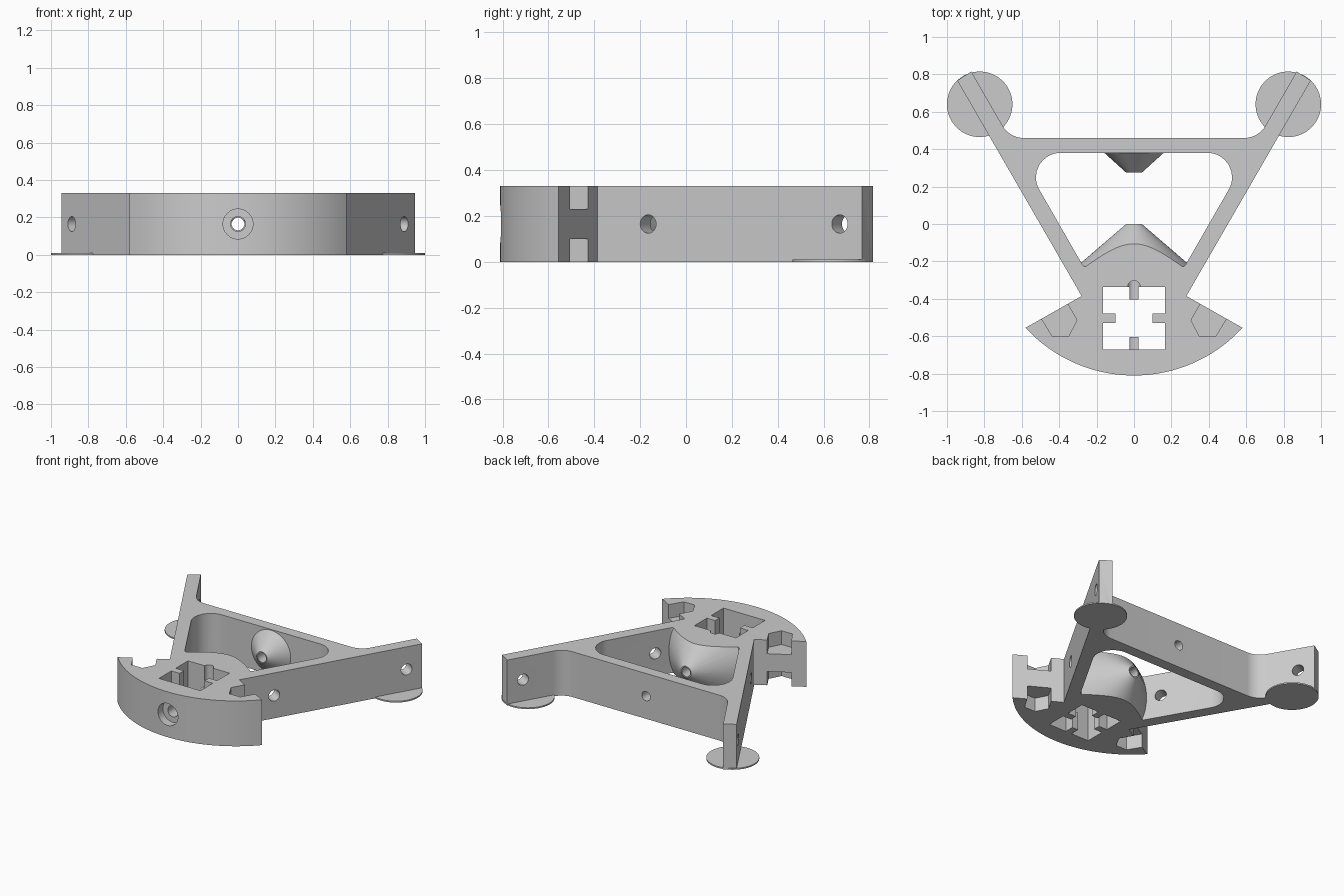
import bpy, bmesh, math
from mathutils import Vector

if "Cube" in bpy.data.objects:
    bpy.data.objects.remove(bpy.data.objects["Cube"], do_unlink=True)

H = 0.33          # plate height
MID = H / 2       # height of every bolt axis
BOLT = 0.04       # bolt hole radius

grey = bpy.data.materials.new("plain grey")
grey.use_nodes = True
grey.diffuse_color = (0.6, 0.6, 0.6, 1)
grey.node_tree.nodes["Principled BSDF"].inputs["Base Color"].default_value = (0.6, 0.6, 0.6, 1)


def finish(name, bm):
    bmesh.ops.recalc_face_normals(bm, faces=bm.faces)
    mesh = bpy.data.meshes.new(name)
    bm.to_mesh(mesh)
    bm.free()
    mesh.materials.append(grey)
    ob = bpy.data.objects.new(name, mesh)
    bpy.context.collection.objects.link(ob)
    return ob


def prism(name, points, z0, z1):
    bm = bmesh.new()
    face = bm.faces.new([bm.verts.new((p[0], p[1], z0)) for p in points])
    new = bmesh.ops.extrude_face_region(bm, geom=[face])["geom"]
    top = [v for v in new if isinstance(v, bmesh.types.BMVert)]
    bmesh.ops.translate(bm, verts=top, vec=(0, 0, z1 - z0))
    return finish(name, bm)


def box(name, x0, x1, y0, y1, z0, z1):
    return prism(name, [(x0, y0), (x1, y0), (x1, y1), (x0, y1)], z0, z1)


def cone(name, a, b, r0, r1, segments=64):
    a, b = Vector(a), Vector(b)
    bm = bmesh.new()
    bmesh.ops.create_cone(bm, cap_ends=True, segments=segments, radius1=r0,
                          radius2=r1, depth=(b - a).length)
    rot = (b - a).to_track_quat('Z', 'Y').to_matrix().to_4x4()
    rot.translation = (a + b) / 2
    bmesh.ops.transform(bm, matrix=rot, verts=bm.verts)
    return finish(name, bm)


def boolean(target, tool, operation):
    mod = target.modifiers.new("cut", 'BOOLEAN')
    mod.object, mod.operation, mod.solver = tool, operation, 'EXACT'
    bpy.context.view_layer.objects.active = target
    bpy.ops.object.modifier_apply(modifier=mod.name)
    bpy.data.objects.remove(tool, do_unlink=True)


def rounded(corners, steps=12):
    """Outline from (x, y, fillet radius) corners."""
    out = []
    for i, (x, y, r) in enumerate(corners):
        p = Vector((x, y, 0))
        if r == 0:
            out.append(p)
            continue
        u = (Vector((*corners[i - 1][:2], 0)) - p).normalized()
        v = (Vector((*corners[(i + 1) % len(corners)][:2], 0)) - p).normalized()
        half = u.angle(v) / 2
        centre = p + (u + v).normalized() * r / math.sin(half)
        t = r / math.tan(half)
        s, e = p + u * t - centre, p + v * t - centre
        out += [centre + s.lerp(e, k / steps).normalized() * r for k in range(steps + 1)]
    return out


def mirrored(half):
    return half + [(-c[0], *c[1:]) for c in reversed(half)]


# Body outline: curved front, swept wings, two arms and a rear bar
R, CY = 0.787, -0.023
reach = math.asin(0.58 / R)
arc = [(R * math.sin(reach * k / 24), CY - R * math.cos(reach * k / 24), 0) for k in range(1, 25)]
right = arc + [(0.28, -0.385, 0), (0.945, 0.767, 0), (0.87, 0.815, 0), (0.665, 0.46, 0.13)]
frame = prism("frame", rounded([(0, CY - R, 0)] + mirrored(right)), 0, H)

# Central window
window = mirrored([(0.27, -0.228, 0.025), (0.619, 0.38, 0.13)])
boolean(frame, prism("window_cutter", rounded(window), -0.1, H + 0.1), 'DIFFERENCE')

# Two facing cones, trimmed to the plate height
front_cone = cone("front_cone", (0, -0.235, MID), (0, 0, MID), 0.315, 0.042)
boolean(front_cone, box("slab", -1, 1, -1, 1, 0, H), 'INTERSECT')
boolean(frame, front_cone, 'UNION')
rear_cone = cone("rear_cone", (0, 0.385, MID), (0, 0.275, MID), 0.164, 0.042)
boolean(frame, rear_cone, 'UNION')

# Cross-shaped socket: square hole with a tab on each side
S, D, T, SY = 0.167, 0.1, 0.025, -0.503
quarter = [(T, S), (T, D), (-T, D), (-T, S), (-S, S)]
socket = []
for k in range(4):
    c, s = round(math.cos(k * math.pi / 2)), round(math.sin(k * math.pi / 2))
    socket += [(c * x - s * y, SY + s * x + c * y) for x, y in quarter]
boolean(frame, prism("socket_cutter", socket, -0.1, H + 0.1), 'DIFFERENCE')

# Front and rear tabs stop partway up, with a small relief behind
for y0, y1 in ((SY + D - 0.01, SY + S), (SY - S, SY - D + 0.01)):
    boolean(frame, box("tab_cutter", -T, T, y0, y1, 0.19, H + 0.1), 'DIFFERENCE')
boolean(frame, cone("relief_cutter", (0, SY + S, MID), (0, SY + S, H + 0.1), 0.033, 0.033, 24),
        'DIFFERENCE')

# Nut pockets above and below each wing
pocket = [(0.495, -0.505), (0.437, -0.6), (0.35, -0.6), (0.305, -0.515), (0.355, -0.427),
          (0.39, -0.36), (0.53, -0.44)]
for side in (1, -1):
    for z0, z1 in ((-0.1, 0.1), (0.23, H + 0.1)):
        boolean(frame, prism("pocket_cutter", [(side * x, y) for x, y in pocket], z0, z1),
                'DIFFERENCE')

# Long bolt bore through both cones, and the front counterbore
boolean(frame, cone("bore_cutter", (0, -1, MID), (0, 0.7, MID), 0.034, 0.034, 32), 'DIFFERENCE')
boolean(frame, cone("front_bore", (0, -1, MID), (0, -0.6, MID), BOLT, BOLT, 32), 'DIFFERENCE')
boolean(frame, cone("counterbore", (0, -1, MID), (0, -0.75, MID), 0.08, 0.08, 48), 'DIFFERENCE')

# Cross bolt holes in the arms
for side in (1, -1):
    for y in (-0.165, 0.67):
        p = Vector((side * (0.28 + (y + 0.385) / math.sqrt(3)), y, MID))
        n = Vector((side * math.sqrt(3) / 2, -0.5, 0)) * 0.13
        boolean(frame, cone("hole_cutter", p + n, p - n, BOLT, BOLT, 32), 'DIFFERENCE')

# Thin round feet under the arm tips
for side in (1, -1):
    foot = cone("foot", (side * 0.825, 0.64, 0), (side * 0.825, 0.64, 0.01), 0.175, 0.175)
    boolean(frame, foot, 'UNION')

# Smooth the curved faces, keep edges sharp
bpy.ops.object.select_all(action='DESELECT')
frame.select_set(True)
bpy.context.view_layer.objects.active = frame
bpy.ops.object.shade_smooth_by_angle(angle=math.radians(25))
